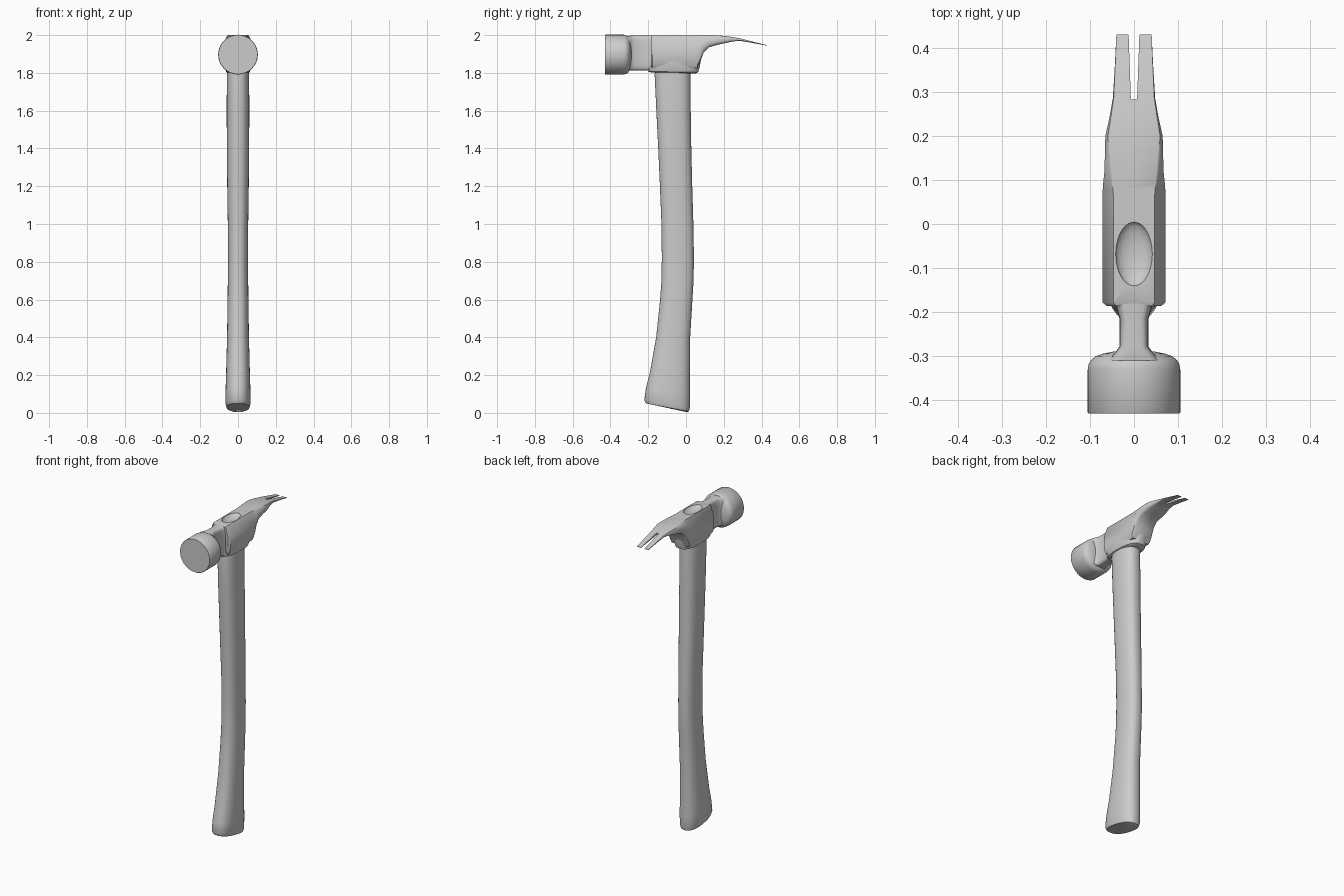
import bpy, bmesh
from math import sin, cos, pi, radians, copysign


def loft(name, rings, angle=40):
    """Skin a list of equal-length point rings and cap both ends."""
    bm = bmesh.new()
    loops = [[bm.verts.new(p) for p in ring] for ring in rings]
    n = len(loops[0])
    for a, b in zip(loops, loops[1:]):
        for i in range(n):
            j = (i + 1) % n
            bm.faces.new((a[i], a[j], b[j], b[i]))
    bm.faces.new(loops[0])
    bm.faces.new(loops[-1])
    bmesh.ops.recalc_face_normals(bm, faces=bm.faces)
    mesh = bpy.data.meshes.new(name)
    bm.to_mesh(mesh)
    bm.free()
    obj = bpy.data.objects.new(name, mesh)
    bpy.context.collection.objects.link(obj)
    smooth(obj, angle)
    return obj


def smooth(obj, angle=40):
    bpy.ops.object.select_all(action='DESELECT')
    obj.select_set(True)
    bpy.context.view_layer.objects.active = obj
    bpy.ops.object.shade_smooth_by_angle(angle=radians(angle))


def oval(n, power=2.0):
    """Unit superellipse."""
    e = 2 / power
    pts = []
    for i in range(n):
        c, s = cos(2 * pi * i / n), sin(2 * pi * i / n)
        pts.append((copysign(abs(c) ** e, c), copysign(abs(s) ** e, s)))
    return pts


def upright_ring(yf, zf, yb, zb, hx, power=2.4, n=40):
    """Oval ring around z whose plane tilts from front edge to back edge."""
    return [(hx * u, (yf + yb) / 2 + v * (yb - yf) / 2,
             (zf + zb) / 2 + v * (zb - zf) / 2) for u, v in oval(n, power)]


def cut(obj, cutter):
    cutter.hide_render = True
    mod = obj.modifiers.new("cut", 'BOOLEAN')
    mod.operation, mod.object, mod.solver = 'DIFFERENCE', cutter, 'EXACT'
    bpy.context.view_layer.objects.active = obj
    bpy.ops.object.modifier_apply(modifier=mod.name)
    bpy.data.objects.remove(cutter)


# Handle: curved grip with a slanted, flared butt
loft("handle", [upright_ring(*r) for r in [
    (-0.19, 0.046, 0.005, 0.004, 0.045),
    (-0.212, 0.05, 0.015, 0.008, 0.060),
    (-0.221, 0.068, 0.021, 0.03, 0.066),
    (-0.212, 0.13, 0.021, 0.10, 0.066),
    (-0.190, 0.22, 0.021, 0.20, 0.063),
    (-0.158, 0.40, 0.022, 0.40, 0.058),
    (-0.137, 0.60, 0.034, 0.60, 0.055),
    (-0.130, 0.70, 0.040, 0.70, 0.054),
    (-0.128, 0.82, 0.042, 0.82, 0.053),
    (-0.130, 1.00, 0.039, 1.00, 0.054),
    (-0.138, 1.20, 0.033, 1.20, 0.057),
    (-0.147, 1.40, 0.028, 1.40, 0.059),
    (-0.157, 1.60, 0.025, 1.60, 0.060),
    (-0.166, 1.79, 0.023, 1.79, 0.059),
    (-0.160, 1.86, 0.020, 1.86, 0.055)]])

# Collar: rounded socket around the handle top
loft("collar", [upright_ring(*r, 2.6) for r in [
    (-0.185, 1.802, 0.05, 1.797, 0.054),
    (-0.200, 1.808, 0.064, 1.803, 0.063),
    (-0.206, 1.825, 0.071, 1.825, 0.068),
    (-0.203, 1.88, 0.081, 1.88, 0.070),
    (-0.185, 1.94, 0.080, 1.94, 0.062)]])


# Head body tapering into the claw
def body_ring(y, wt, wm, zt, zb):
    h = zt - zb
    half = [(wt * 0.96, zt), (wt, zt - 0.02 * h), (wm, zt - 0.38 * h),
            (wm, zb + 0.3 * h), (wm * 0.94, zb + 0.1 * h), (wm * 0.8, zb)]
    return [(x, y, z) for x, z in half] + [(-x, y, z) for x, z in reversed(half)]


head = loft("head_and_claw", [body_ring(*r) for r in [
    (-0.186, 0.044, 0.062, 1.996, 1.835),
    (-0.178, 0.048, 0.071, 2.0, 1.825),
    (0.06, 0.048, 0.071, 2.0, 1.825),
    (0.078, 0.050, 0.071, 2.0, 1.865),
    (0.092, 0.051, 0.070, 2.0, 1.905),
    (0.12, 0.054, 0.067, 2.0, 1.935),
    (0.16, 0.057, 0.066, 1.999, 1.947),
    (0.20, 0.059, 0.065, 1.996, 1.956),
    (0.245, 0.052, 0.055, 1.990, 1.966),
    (0.285, 0.046, 0.048, 1.983, 1.970),
    (0.35, 0.043, 0.044, 1.967, 1.959),
    (0.43, 0.040, 0.040, 1.947, 1.944)]])

# Nail slot between the claw tips
loft_slot = [[(-w, y, 1.9), (w, y, 1.9), (w, y, 2.05), (-w, y, 2.05)]
             for y, w in ((0.282, 0.007), (0.45, 0.013))]
cut(head, loft("slot_cutter", loft_slot))

# Shallow oval dish at the eye
bpy.ops.mesh.primitive_uv_sphere_add(segments=40, ring_count=20, location=(0, -0.068, 2.003))
dish = bpy.context.object
dish.scale = (0.042, 0.073, 0.024)
bpy.context.view_layer.update()
cut(head, dish)
smooth(head)

# Neck: narrow full-height web between body and striking face
loft("neck", [[(w * u, y, 1.905 + h * v) for u, v in oval(32, 5)] for y, w, h in [
    (-0.31, 0.060, 0.09),
    (-0.288, 0.040, 0.093),
    (-0.278, 0.033, 0.093),
    (-0.215, 0.033, 0.093),
    (-0.19, 0.040, 0.094),
    (-0.17, 0.050, 0.094)]])

# Striking face: round poll with a rounded shoulder
loft("striking_face", [[(r * u, y, 1.897 + r * v) for u, v in oval(56)] for y, r in [
    (-0.43, 0.103), (-0.427, 0.105), (-0.33, 0.105), (-0.318, 0.103),
    (-0.308, 0.097), (-0.300, 0.087), (-0.294, 0.070), (-0.289, 0.045)]])
